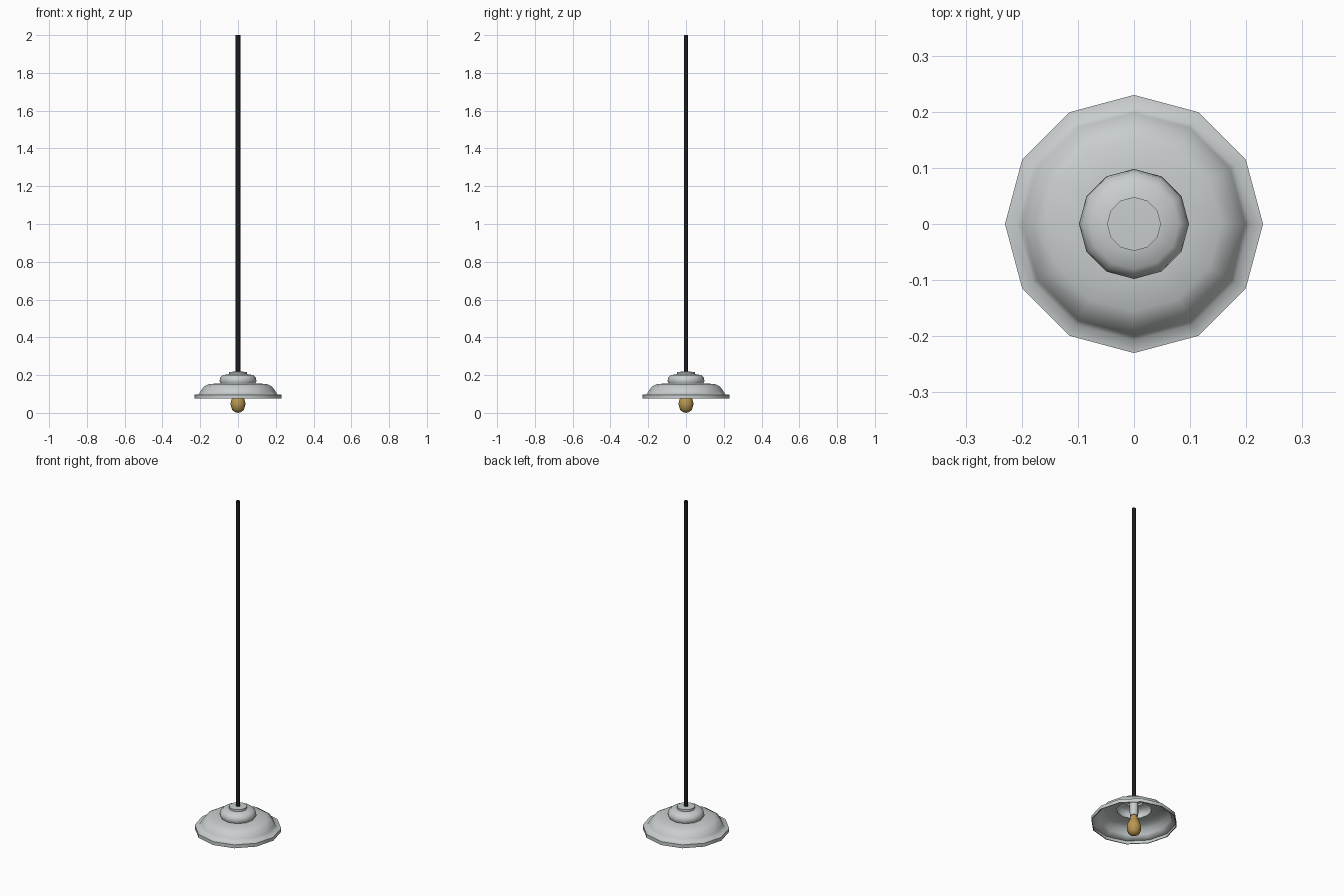
import bpy, bmesh, math

if "Cube" in bpy.data.objects:
    bpy.data.objects.remove(bpy.data.objects["Cube"])


def material(name, rgb):
    m = bpy.data.materials.new(name)
    m.diffuse_color = (*rgb, 1)
    m.use_nodes = True
    m.node_tree.nodes["Principled BSDF"].inputs["Base Color"].default_value = m.diffuse_color
    return m


grey = material("enamel grey", (0.58, 0.61, 0.61))
black = material("cord black", (0.012, 0.012, 0.013))
amber = material("bulb amber", (0.48, 0.31, 0.08))


def lathe(name, profile, sides, mat, angle=40):
    """Spin (radius, height) points round z; radius 0 makes a pole."""
    bm = bmesh.new()
    rings = []
    for r, z in profile:
        if r == 0:
            rings.append([bm.verts.new((0, 0, z))] * sides)
        else:
            rings.append([bm.verts.new((r * math.cos(2 * math.pi * i / sides),
                                        r * math.sin(2 * math.pi * i / sides), z))
                          for i in range(sides)])
    for a, b in zip(rings, rings[1:]):
        for i in range(sides):
            j = (i + 1) % sides
            quad = list(dict.fromkeys((a[i], a[j], b[j], b[i])))
            bm.faces.new(quad)
    me = bpy.data.meshes.new(name)
    bm.to_mesh(me)
    bm.free()
    me.materials.append(mat)
    ob = bpy.data.objects.new(name, me)
    bpy.context.collection.objects.link(ob)
    bpy.ops.object.select_all(action='DESELECT')
    ob.select_set(True)
    bpy.context.view_layer.objects.active = ob
    bpy.ops.object.shade_smooth_by_angle(angle=math.radians(angle))
    return ob


# Stepped shade: rim, wide dome, small dome and top cap (open below)
lathe("lamp_shade", [
    (0.225, 0.076), (0.23, 0.076), (0.23, 0.096), (0.207, 0.099),
    (0.198, 0.115), (0.182, 0.138), (0.155, 0.153), (0.092, 0.156),
    (0.098, 0.168), (0.094, 0.187), (0.08, 0.2), (0.048, 0.205),
    (0.048, 0.217), (0, 0.219)], 12, grey, 65)

# Socket holding the bulb inside the shade
lathe("bulb_socket", [(0, 0.118), (0.021, 0.118), (0.023, 0.135),
                      (0.023, 0.205)], 12, grey)

# Teardrop bulb
lathe("bulb", [
    (0, 0.004), (0.016, 0.008), (0.03, 0.019), (0.038, 0.036),
    (0.039, 0.052), (0.034, 0.072), (0.025, 0.092), (0.018, 0.11),
    (0.016, 0.125)], 12, amber, 60)

# Long hanging cord, open at the ends
lathe("hanging_cord", [(0.0125, 0.21), (0.0125, 2.0)], 6, black, 65)

# Keep the lowest point of the bulb on the ground
for v in bpy.data.objects["bulb"].data.vertices:
    if v.co.z < 0.02:
        v.co.z -= 0.004
